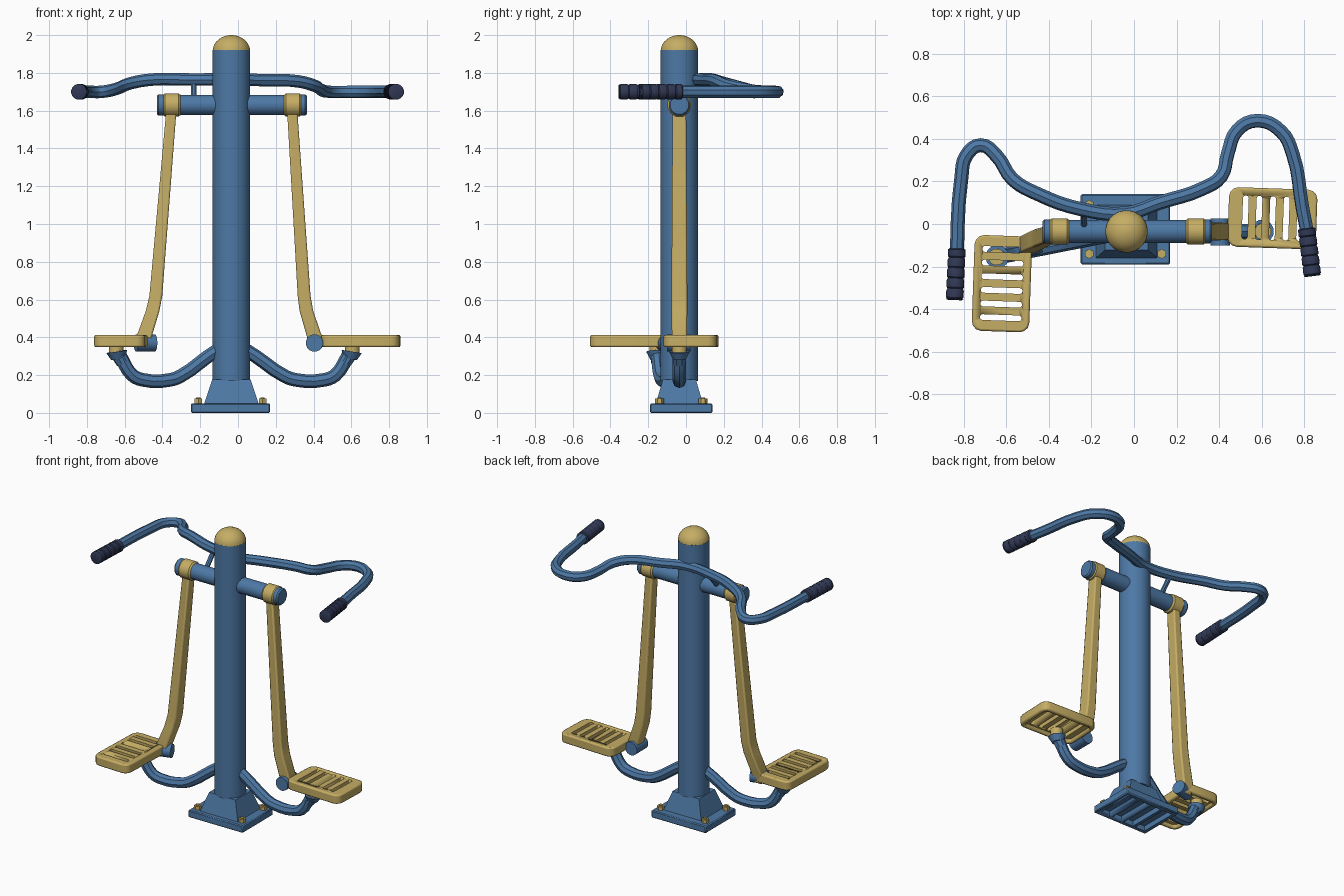
import bpy, bmesh, math
from mathutils import Vector, Matrix

if "Cube" in bpy.data.objects:
    bpy.data.objects.remove(bpy.data.objects["Cube"])


def material(name, rgb):
    m = bpy.data.materials.new(name)
    m.use_nodes = True
    m.diffuse_color = (*rgb, 1)
    m.node_tree.nodes["Principled BSDF"].inputs["Base Color"].default_value = (*rgb, 1)
    return m


BLUE = material("steel blue paint", (0.075, 0.19, 0.38))
GOLD = material("sand yellow paint", (0.56, 0.42, 0.13))
NAVY = material("dark navy rubber", (0.03, 0.04, 0.09))
PX, PY = -0.035, -0.035  # post axis


def select(ob):
    bpy.ops.object.select_all(action='DESELECT')
    ob.select_set(True)
    bpy.context.view_layer.objects.active = ob


def finish(name, bm, mat, angle=35):
    bmesh.ops.recalc_face_normals(bm, faces=bm.faces)
    mesh = bpy.data.meshes.new(name)
    bm.to_mesh(mesh)
    bm.free()
    ob = bpy.data.objects.new(name, mesh)
    bpy.context.collection.objects.link(ob)
    mesh.materials.append(mat)
    select(ob)
    bpy.ops.object.shade_smooth_by_angle(angle=math.radians(angle))
    return ob


def box_mesh(size, loc=(0, 0, 0), round_z=0.0, taper=1.0):
    bm = bmesh.new()
    bmesh.ops.create_cube(bm, size=1)
    for v in bm.verts:
        s = taper if v.co.z > 0 else 1
        v.co = Vector((v.co.x * size[0] * s, v.co.y * size[1] * s, v.co.z * size[2])) + Vector(loc)
    if round_z:
        upright = [e for e in bm.edges if abs(e.verts[0].co.z - e.verts[1].co.z) > 1e-4]
        bmesh.ops.bevel(bm, geom=upright, offset=round_z, segments=3, profile=0.5, affect='EDGES')
    return bm


def apply_modifiers(ob):
    select(ob)
    for m in list(ob.modifiers):
        bpy.ops.object.modifier_apply(modifier=m.name)


def soften(ob, width, segments=1):
    m = ob.modifiers.new("soft edges", 'BEVEL')
    m.width, m.segments, m.limit_method = width, segments, 'ANGLE'
    m.angle_limit = math.radians(50)
    apply_modifiers(ob)


def cut(ob, size, loc, round_z=0.0):
    cutter = finish("cutter", box_mesh(size, loc, round_z), ob.data.materials[0])
    cutter.hide_render = True
    m = ob.modifiers.new("cut", 'BOOLEAN')
    m.operation, m.solver, m.object = 'DIFFERENCE', 'EXACT', cutter
    apply_modifiers(ob)
    bpy.data.objects.remove(cutter)


def lathe(name, start, end, profile, mat, sides=16):
    """Turn (distance, radius) pairs around the line from start to end."""
    start, axis = Vector(start), Vector(end) - Vector(start)
    turn = axis.to_track_quat('Z', 'Y').to_matrix()
    bm = bmesh.new()
    rings = []
    for t, r in profile:
        ring = []
        for i in range(sides):
            a = math.tau * (i + 0.5) / sides
            ring.append(bm.verts.new(start + axis * t + turn @ Vector((r * math.cos(a), r * math.sin(a), 0))))
        rings.append(ring)
    skin(bm, rings)
    return finish(name, bm, mat)


def skin(bm, rings):
    n = len(rings[0])
    for a, b in zip(rings, rings[1:]):
        for i in range(n):
            bm.faces.new((a[i], a[(i + 1) % n], b[(i + 1) % n], b[i]))
    bm.faces.new(rings[0][::-1])
    bm.faces.new(rings[-1])


def rod(name, start, end, r, mat, sides=16):
    return lathe(name, start, end, [(0, r), (1, r)], mat, sides)


def tube(name, points, r, mat, steps):
    curve = bpy.data.curves.new(name, 'CURVE')
    curve.dimensions = '3D'
    curve.bevel_depth, curve.bevel_resolution = r, 2
    curve.resolution_u, curve.use_fill_caps = steps, True
    spline = curve.splines.new('BEZIER')
    spline.bezier_points.add(len(points) - 1)
    for p, co in zip(spline.bezier_points, points):
        p.co = co
        p.handle_left_type = p.handle_right_type = 'AUTO'
    ob = bpy.data.objects.new(name, curve)
    bpy.context.collection.objects.link(ob)
    curve.materials.append(mat)
    select(ob)
    bpy.ops.object.convert(target='MESH')
    bpy.ops.object.shade_smooth_by_angle(angle=math.radians(35))
    return ob


# Base plate with open pockets underneath, pedestal and bolts
bx, by = -0.04, -0.025
base = finish("base_plate", box_mesh((0.42, 0.33, 0.05), (bx, by, 0.025)), BLUE)
soften(base, 0.006)
for i in range(4):
    cut(base, (0.075, 0.27, 0.07), (bx + (i - 1.5) * 0.095, by, 0))
finish("pedestal", box_mesh((0.29, 0.25, 0.13), (PX, PY, 0.112), taper=0.7), BLUE)
for sx in (-1, 1):
    for sy in (-1, 1):
        x, y = bx + sx * 0.17, by + sy * 0.115
        rod("bolt", (x, y, 0.05), (x, y, 0.075), 0.023, GOLD, 6)
        rod("bolt_tip", (x, y, 0.07), (x, y, 0.082), 0.012, GOLD, 8)

# Post and domed cap
rod("post", (PX, PY, 0.17), (PX, PY, 1.92), 0.1, BLUE, 32)
dome = [(math.sin(a) * 0.085, math.cos(a) * 0.1) for a in [math.radians(d) for d in range(0, 90, 12)]]
lathe("post_cap", (PX, PY, 1.915), (PX, PY, 2.915), dome + [(0.085, 0.004)], GOLD, 24)

# Handlebar, brace and grips
tube("handlebar", [
    (-0.835, -0.2, 1.7), (-0.81, 0.22, 1.7), (-0.788, 0.32, 1.7), (-0.72, 0.37, 1.7),
    (-0.645, 0.32, 1.715), (-0.57, 0.21, 1.745), (-0.45, 0.14, 1.765), (-0.25, 0.07, 1.765),
    (-0.035, 0.05, 1.765), (0.12, 0.10, 1.762), (0.32, 0.165, 1.755), (0.41, 0.225, 1.73),
    (0.44, 0.33, 1.71), (0.485, 0.44, 1.7), (0.58, 0.485, 1.7), (0.69, 0.435, 1.7),
    (0.745, 0.33, 1.7), (0.79, 0.08, 1.7), (0.825, -0.1, 1.7)], 0.033, BLUE, 4)
rod("handlebar_brace", (-0.235, -0.01, 1.66), (-0.235, 0.07, 1.75), 0.016, BLUE, 8)
ribs = [(0, 0.034)]
for i in range(5):
    ribs += [(i / 5 + 0.02, 0.042), (i / 5 + 0.15, 0.042), (i / 5 + 0.175, 0.037)]
ribs += [(0.985, 0.042), (1, 0.034)]
lathe("right_grip", (-0.831, -0.115, 1.7), (-0.842, -0.357, 1.7), ribs, NAVY)
lathe("left_grip", (0.81, -0.02, 1.7), (0.838, -0.245, 1.7), ribs, NAVY)

# Hanger bar with end caps and swivel sleeves
rod("hanger_bar", (-0.41, PY, 1.63), (0.34, PY, 1.63), 0.055, BLUE, 12)
edge = [(0, 0.054), (0.12, 0.064), (0.88, 0.064), (1, 0.054)]
for x0, x1 in ((-0.43, -0.385), (0.32, 0.365)):
    lathe("bar_end_cap", (x0, PY, 1.63), (x1, PY, 1.63), [(0, 0.05), (0.2, 0.058), (0.8, 0.058), (1, 0.05)], BLUE, 12)
for x in (-0.35, 0.29):
    lathe("swivel_sleeve", (x - 0.047, PY, 1.63), (x + 0.047, PY, 1.63), edge, GOLD, 12)


# Swing arms: rectangular sections (x, y, z, half width, half depth)
def arm(name, sections):
    bm = bmesh.new()
    rings = [[bm.verts.new((x + sx * w, y + sy * d, z)) for sx, sy in ((-1, -1), (1, -1), (1, 1), (-1, 1))]
             for x, y, z, w, d in sections]
    skin(bm, rings)
    soften(finish(name, bm, GOLD), 0.009, 2)


arm("right_arm", [(-0.353, PY, 1.6, 0.027, 0.036), (-0.435, -0.065, 0.62, 0.034, 0.042),
                  (-0.452, -0.073, 0.54, 0.036, 0.042), (-0.495, -0.095, 0.41, 0.04, 0.04),
                  (-0.5, -0.1, 0.335, 0.03, 0.034)])
arm("left_arm", [(0.287, PY, 1.6, 0.027, 0.036), (0.35, PY, 0.62, 0.034, 0.042),
                 (0.362, PY, 0.54, 0.036, 0.042), (0.403, PY, 0.41, 0.04, 0.04),
                 (0.41, PY, 0.345, 0.03, 0.036)])
rod("right_hub", (-0.54, -0.12, 0.37), (-0.44, -0.09, 0.37), 0.045, BLUE)
rod("left_hub", (0.405, -0.1, 0.37), (0.405, 0.025, 0.37), 0.046, BLUE)


# Footplates: rounded slabs, hollow below, with a row of slots
def footplate(name, loc, length, width, turn, slots):
    ob = finish(name, box_mesh((length, width, 0.064), (0, 0, 0), 0.045), GOLD)
    soften(ob, 0.009, 2)
    cut(ob, (length - 0.05, width - 0.05, 0.05), (0, 0, -0.035), 0.03)
    for i in range(slots):
        cut(ob, (0.027, width - 0.075, 0.2), ((i - (slots - 1) / 2) * 0.064, 0, 0), 0.012)
    ob.data.transform(Matrix.Translation(loc) @ Matrix.Rotation(math.radians(turn), 4, 'Z'))


footplate("right_footplate", (-0.62, -0.28, 0.38), 0.45, 0.27, -92, 6)
footplate("left_footplate", (0.65, 0.027, 0.38), 0.415, 0.28, -2, 5)

# Support tubes with flared ends and rubber-stop studs
for name, s, y, reach in (("left", 1, PY, 0.605), ("right", -1, -0.155, 0.645)):
    def at(f, z, x0=PX):
        return (x0 + (s * reach - x0) * f, PY + (y - PY) * f, z)
    tube(name + "_support", [at(0, 0.38), at(0.2, 0.3), at(0.44, 0.195), at(0.53, 0.175),
                             at(0.77, 0.175), at(0.86, 0.2), at(0.95, 0.285), at(0.97, 0.31)], 0.036, BLUE, 3)
    lathe(name + "_support_flare", at(0.94, 0.265), at(1, 0.325), [(0, 0.036), (1, 0.04)], BLUE, 8)
    lathe(name + "_support_cup", at(0.985, 0.285), at(0.995, 0.325), [(0, 0.036), (1, 0.056)], BLUE, 12)
    rod(name + "_stop_stud", at(1, 0.32), at(1, 0.372), 0.04, GOLD, 12)
